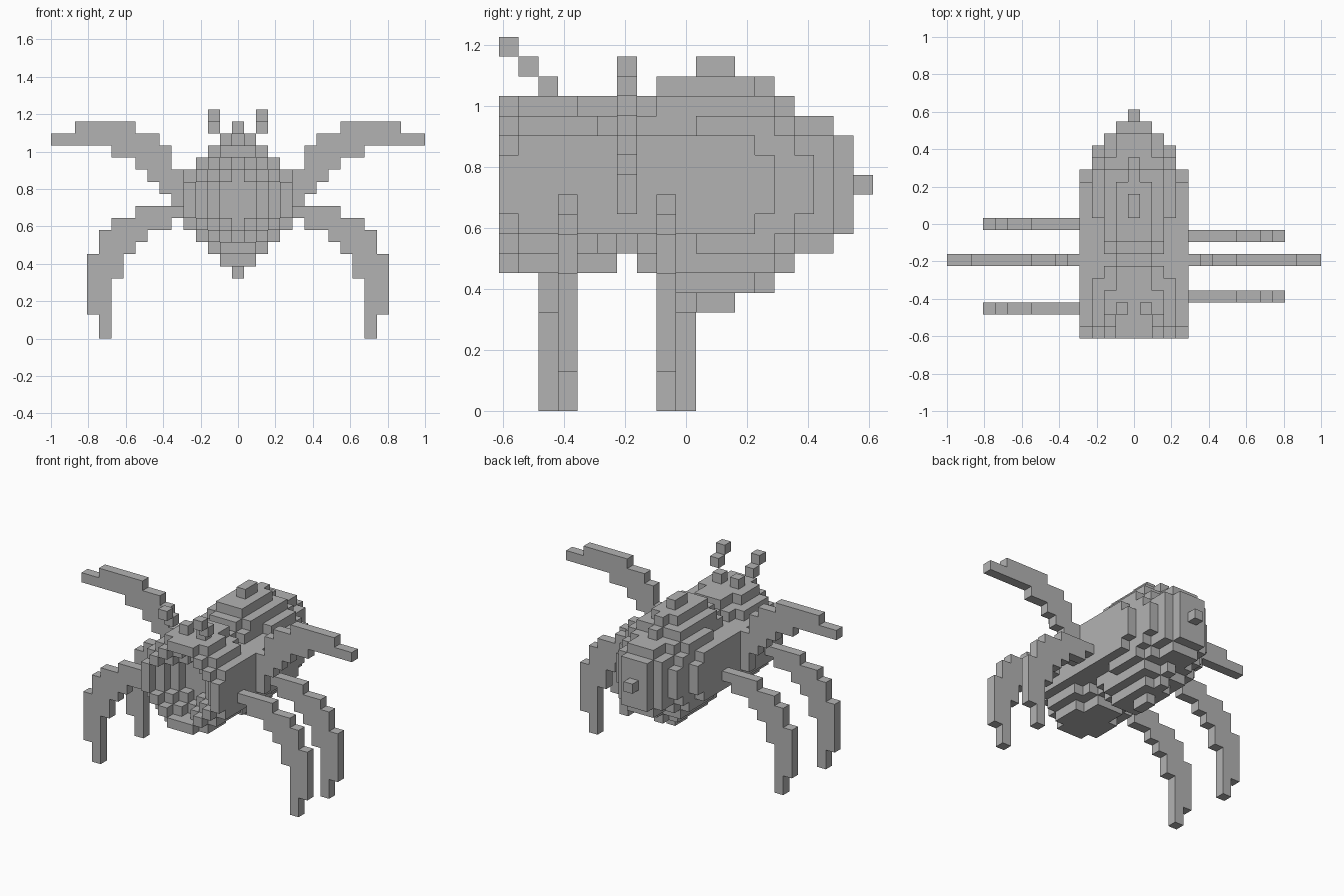
import bpy
import bmesh
import math
from mathutils import Vector

cube = bpy.data.objects.get("Cube")
if cube:
    bpy.data.objects.remove(cube, do_unlink=True)

UNIT = 2 / 31          # edge of one block
MID = 11               # block row of the body axis

grey = bpy.data.materials.new("plain_grey")
grey.use_nodes = True
colour = (0.45, 0.45, 0.45, 1)
grey.diffuse_color = colour
grey.node_tree.nodes["Principled BSDF"].inputs["Base Color"].default_value = colour


def slice_cells(row, half_widths):
    """Blocks of one body slice, mirrored above and below the axis."""
    return {(x, row, MID + side * level)
            for level, half in enumerate(half_widths)
            for side in (-1, 1)
            for x in range(-half, half + 1)}


def body_cells(first_row, slices):
    cells = set()
    for offset, half_widths in enumerate(slices):
        cells |= slice_cells(first_row + offset, half_widths)
    return cells


def limb_cells(side, row, spans):
    """Columns of blocks going outward, each from a low to a high level."""
    return {(side * (5 + step), row, z)
            for step, (low, high) in enumerate(spans)
            for z in range(low, high + 1)}


parts = {}

# Head with a bowl-shaped hollow in the face
full = [4, 4, 4, 3, 2]
head = body_cells(0, [[4, 4, 3, 2, 1], full, full, full,
                      [4, 4, 4, 3, 1], [4, 4, 4, 2, 1]])
head -= body_cells(0, [[3, 3, 2, 1], [2, 2, 1, 0], [1, 1, 0]])
parts["head"] = head

# Narrow waist, then the swelling and tapering abdomen
parts["waist"] = body_cells(6, [[4, 4, 4, 1], [4, 4, 4, 2, 1]])
front = [4, 4, 4, 2, 2, 1]
widest = [4, 4, 4, 3, 2, 1, 0]
parts["abdomen"] = body_cells(8, [front, front, widest, widest, widest[:-1],
                                  [4, 4, 3, 3, 2, 0], [3, 3, 3, 2, 0],
                                  [3, 3, 2, 1], [2, 2, 2, 1], [1, 1, 1]])
parts["stinger"] = slice_cells(18, [0])

# Wings, legs and antennae
wing = [(10, 13), (12, 15), (13, 16), (14, 16)]
wing += [(15, 17)] * 2 + [(16, 17)] * 3 + [(16, 16)] * 2
leg = [(10, 10), (9, 10), (9, 10), (8, 10), (7, 9), (5, 9), (0, 8), (2, 6)]
for name, side, front_row, back_row in (("left", 1, 3, 8), ("right", -1, 2, 9)):
    parts[name + "_wing"] = limb_cells(side, 6, wing)
    parts[name + "_front_leg"] = limb_cells(side, front_row, leg)
    parts[name + "_back_leg"] = limb_cells(side, back_row, leg)
    parts[name + "_antenna"] = {(side, 2, 16), (2 * side, 1, 17), (2 * side, 0, 18)}

solid = set().union(*parts.values())
DIRECTIONS = [Vector(axis) * sign for axis in ((1, 0, 0), (0, 1, 0), (0, 0, 1))
              for sign in (-1, 1)]


def build_part(name, cells):
    """Skin the blocks with their exposed faces and merge flat areas."""
    bm = bmesh.new()
    for cell in sorted(cells):
        centre = Vector(cell) + Vector((0, -9, 0.5))
        for normal in DIRECTIONS:
            if tuple(int(c + n) for c, n in zip(cell, normal)) in solid:
                continue
            across = Vector((normal.y, normal.z, normal.x))
            up = normal.cross(across)
            corners = [centre + (normal + across * a + up * b) / 2
                       for a, b in ((-1, -1), (1, -1), (1, 1), (-1, 1))]
            bm.faces.new([bm.verts.new(c * UNIT) for c in corners])
    bmesh.ops.remove_doubles(bm, verts=bm.verts[:], dist=UNIT / 100)
    bmesh.ops.dissolve_limit(bm, angle_limit=math.radians(1),
                             verts=bm.verts[:], edges=bm.edges[:])
    mesh = bpy.data.meshes.new(name)
    bm.to_mesh(mesh)
    bm.free()
    mesh.materials.append(grey)
    bpy.context.collection.objects.link(bpy.data.objects.new(name, mesh))


for part_name, part_cells in parts.items():
    build_part(part_name, part_cells)
